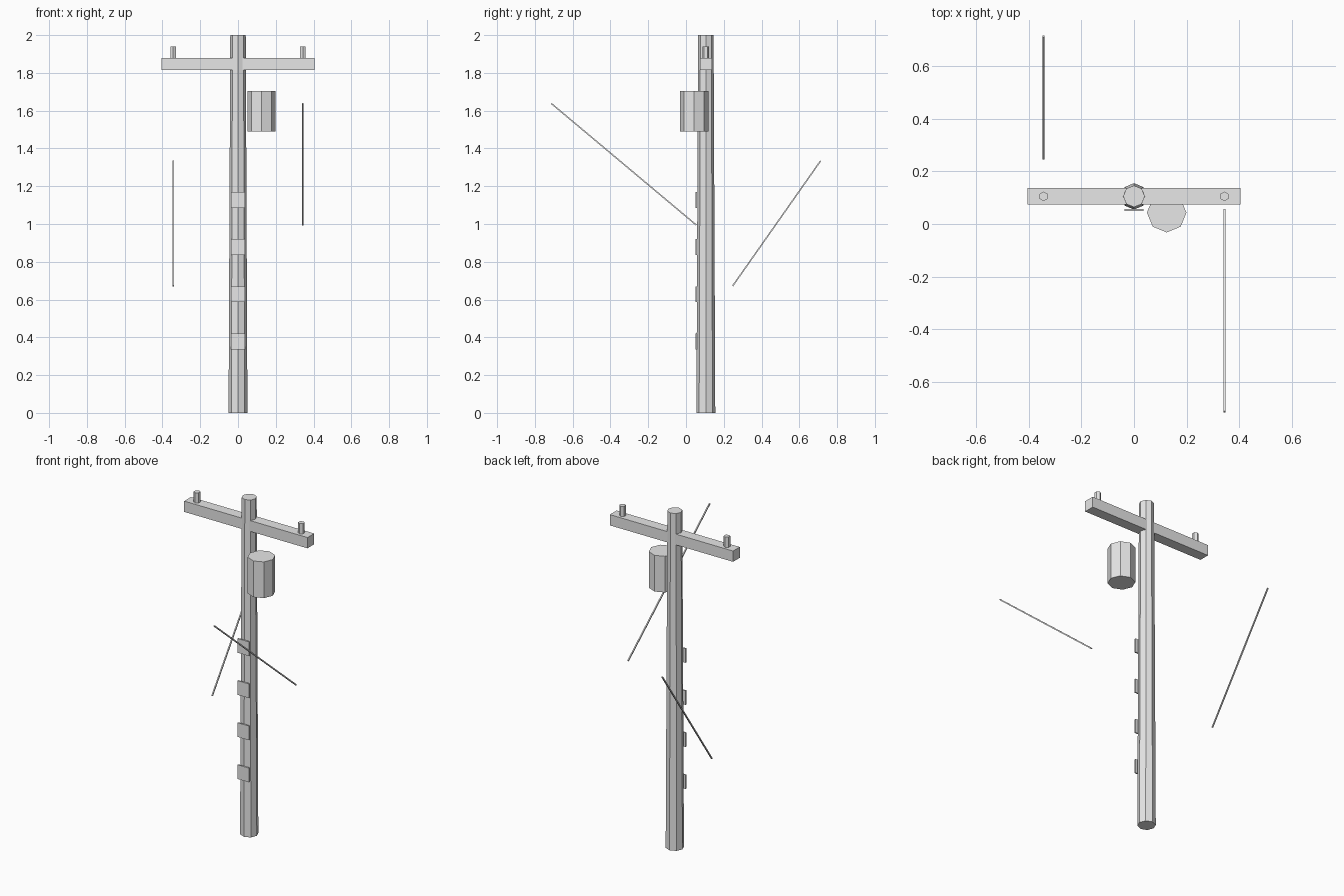
import bpy
import math
from mathutils import Vector

cube = bpy.data.objects.get("Cube")
if cube:
    bpy.data.objects.remove(cube, do_unlink=True)

GREY = (0.8, 0.8, 0.8, 1.0)
grey = bpy.data.materials.new("plain grey")
grey.use_nodes = True
grey.diffuse_color = GREY
grey.node_tree.nodes["Principled BSDF"].inputs["Base Color"].default_value = GREY

POLE_Y = 0.105    # depth of the pole axis
SIDE_X = 0.343    # sideways distance of insulators and wires


def finish(name):
    obj = bpy.context.object
    obj.name = name
    obj.data.materials.clear()
    obj.data.materials.append(grey)
    return obj


def box(name, centre, size):
    bpy.ops.mesh.primitive_cube_add(size=1, location=centre)
    obj = finish(name)
    obj.scale = size
    return obj


def prism(name, x, y, bottom, top, sides, r_bottom, r_top=None):
    bpy.ops.mesh.primitive_cone_add(
        vertices=sides, radius1=r_bottom, radius2=r_top or r_bottom,
        depth=top - bottom, location=(x, y, (bottom + top) / 2))
    return finish(name)


def wire(name, start, end, thickness=0.007):
    # Square bar stretched between two points in a fore-and-aft plane
    a, b = Vector(start), Vector(end)
    span = b - a
    obj = box(name, (a + b) / 2, (thickness, span.length, thickness))
    obj.rotation_euler.x = math.atan2(span.z, span.y)
    return obj


# Tapered pole and crossarm
prism("pole", 0, POLE_Y, 0, 2, 8, 0.05, 0.041)
box("crossarm", (0, POLE_Y, 1.847), (0.81, 0.063, 0.064))

# Insulators on the crossarm
for side, x in (("left", SIDE_X), ("right", -SIDE_X)):
    prism(side + "_insulator", x, POLE_Y, 1.87, 1.94, 6, 0.018)

# Transformer can beside the pole
prism("transformer", 0.124, 0.043, 1.49, 1.705, 8, 0.075)

# Plates up the front of the pole
for i in range(4):
    box(f"step_plate_{i + 1}", (0, 0.053, 0.378 + 0.25 * i), (0.074, 0.008, 0.084))

# Slanting wires
wire("left_wire", (SIDE_X, 0.054, 0.995), (SIDE_X, -0.713, 1.638))
wire("right_wire", (-SIDE_X, 0.247, 0.672), (-SIDE_X, 0.713, 1.335))
